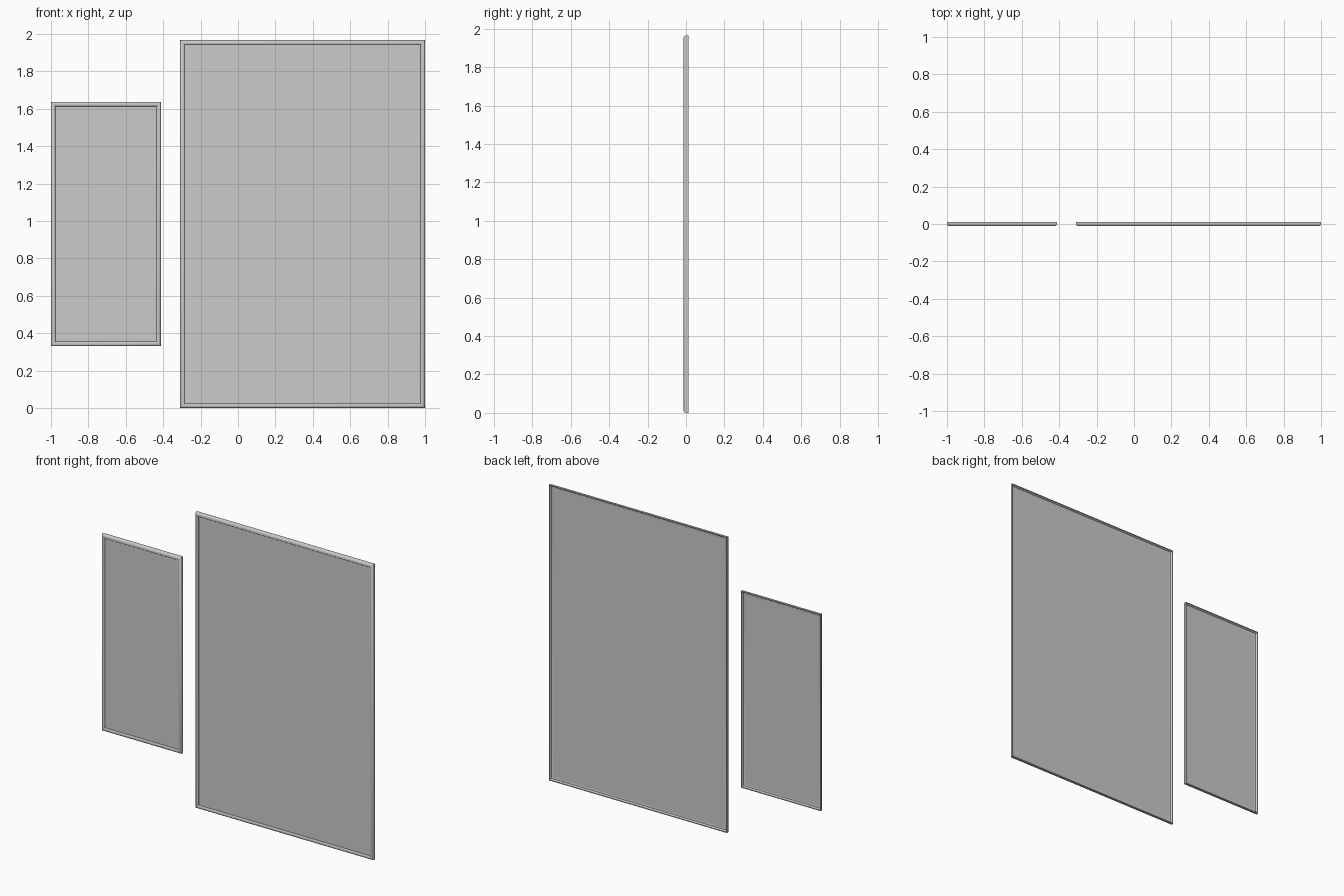
import bpy, bmesh

if "Cube" in bpy.data.objects:
    bpy.data.objects.remove(bpy.data.objects["Cube"])

# Moulding cross-section: (distance in from outer edge, depth); front is -y
PROFILE = [(0.0, 0.012), (0.0, -0.001), (0.002, -0.006), (0.006, -0.010),
           (0.011, -0.012), (0.017, -0.012), (0.021, -0.010), (0.024, -0.006),
           (0.024, 0.0), (0.012, 0.002), (0.006, 0.012)]


def finish(name, bm):
    bmesh.ops.recalc_face_normals(bm, faces=bm.faces)
    me = bpy.data.meshes.new(name)
    bm.to_mesh(me)
    bm.free()
    ob = bpy.data.objects.new(name, me)
    bpy.context.collection.objects.link(ob)
    return ob


# Mitred frame: the profile swept around four corners
def frame(name, x0, x1, z0, z1):
    bm = bmesh.new()
    rings = []
    for x, z, sx, sz in ((x0, z0, 1, 1), (x1, z0, -1, 1), (x1, z1, -1, -1), (x0, z1, 1, -1)):
        rings.append([bm.verts.new((x + sx * u, y, z + sz * u)) for u, y in PROFILE])
    n = len(PROFILE)
    for i in range(4):
        a, b = rings[i], rings[(i + 1) % 4]
        for j in range(n):
            k = (j + 1) % n
            bm.faces.new((a[j], b[j], b[k], a[k]))
    ob = finish(name, bm)
    bpy.ops.object.select_all(action='DESELECT')
    ob.select_set(True)
    bpy.context.view_layer.objects.active = ob
    bpy.ops.object.shade_smooth_by_angle(angle=0.6)


# Thin panel seated inside the frame
def panel(name, x0, x1, z0, z1):
    bm = bmesh.new()
    bmesh.ops.create_cube(bm, size=1)
    inset = 0.022
    for v in bm.verts:
        v.co = ((x0 + x1) / 2 + v.co.x * (x1 - x0 - 2 * inset),
                -0.002 + v.co.y * 0.004,
                (z0 + z1) / 2 + v.co.z * (z1 - z0 - 2 * inset))
    finish(name, bm)


for size, box in (("small", (-1.0, -0.412, 0.33, 1.637)),
                  ("large", (-0.309, 1.0, 0.0, 1.966))):
    frame(size + "_frame", *box)
    panel(size + "_panel", *box)
